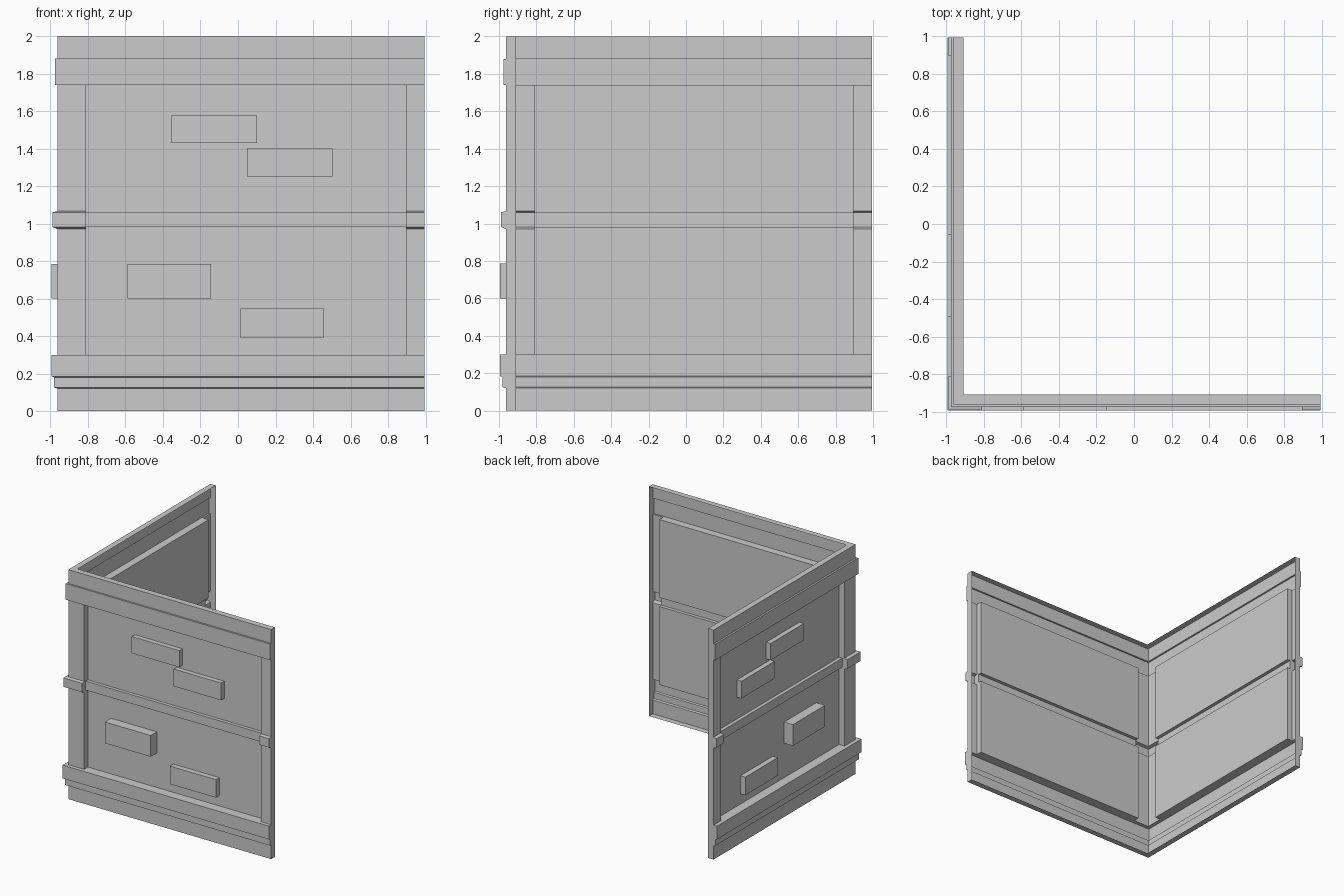
import bpy, bmesh

if "Cube" in bpy.data.objects:
    bpy.data.objects.remove(bpy.data.objects["Cube"])

END = 0.994          # free end of each wall
POST, POST2 = -0.81, 0.895   # inner edges of the corner post and the end post
PANEL = 0.91         # depth of the recessed panels (distance from centre)
FACE = 0.962         # depth of posts and plain bands

# Vertical profiles as (depth, z): shared skirting and cornice, differing middle
BOTTOM = [(PANEL, 0), (FACE, 0), (FACE, 0.12), (0.98, 0.125), (0.98, 0.18),
          (0.995, 0.185), (0.995, 0.30)]
TOP = [(0.977, 1.74), (0.977, 1.88), (FACE, 1.88), (FACE, 2), (PANEL, 2)]
POST_MID = [(FACE, 0.30), (FACE, 0.97), (0.99, 0.982), (0.99, 1.06),
            (FACE, 1.066), (FACE, 1.74)]
PANEL_MID = [(PANEL, 0.30), (PANEL, 0.982), (0.94, 0.982), (0.94, 1.06),
             (PANEL, 1.06), (PANEL, 1.74)]
POST_PROFILE = BOTTOM + POST_MID + TOP
PANEL_PROFILE = BOTTOM + PANEL_MID + TOP

# Raised bricks: u0, u1, z0, z1, outer depth
BRICKS = [(-0.358, 0.102, 1.43, 1.575, 0.953), (0.047, 0.505, 1.25, 1.40, 0.953),
          (-0.588, -0.145, 0.60, 0.785, 0.995), (0.013, 0.457, 0.39, 0.547, 0.957)]


def make_object(name, polys, left):
    """polys hold (u along wall, depth, z); left places them on the -x wall."""
    bm = bmesh.new()
    for poly in polys:
        pts = [(-d, u, z) if left else (u, -d, z) for u, d, z in poly]
        if left:
            pts.reverse()
        bm.faces.new([bm.verts.new(p) for p in pts])
    bmesh.ops.remove_doubles(bm, verts=bm.verts, dist=1e-5)
    mesh = bpy.data.meshes.new(name)
    bm.to_mesh(mesh)
    bm.free()
    bpy.context.collection.objects.link(bpy.data.objects.new(name, mesh))


def strip(profile, u0, u1):
    """Profile swept along the wall; u0 None means a mitre at the corner."""
    out = []
    for (da, za), (db, zb) in zip(profile, profile[1:]):
        ua, ub = (-da, -db) if u0 is None else (u0, u0)
        out.append([(ua, da, za), (u1, da, za), (u1, db, zb), (ub, db, zb)])
    return out


def wall_polys():
    polys = strip(POST_PROFILE, None, POST)
    polys += strip(PANEL_PROFILE, POST, POST2)
    polys += strip(POST_PROFILE, POST2, END)
    # Post sides facing the panel
    for i in range(len(POST_MID) - 1):
        (a, za), (b, zb) = POST_MID[i:i + 2]
        (c, zc), (d, zd) = PANEL_MID[i:i + 2]
        side = [(a, za), (c, zc), (d, zd), (b, zb)]
        polys.append([(POST, *p) for p in side])
        polys.append([(POST2, *p) for p in reversed(side)])
    # Return flange at the free end
    polys.append([(END, *p) for p in reversed(POST_PROFILE)])
    return polys


def brick_polys(u0, u1, z0, z1, d):
    ring = [(u0, z0), (u1, z0), (u1, z1), (u0, z1)]
    polys = [[(u, d, z) for u, z in ring]]
    for (ua, za), (ub, zb) in zip(ring, ring[1:] + ring[:1]):
        polys.append([(ua, PANEL, za), (ub, PANEL, zb), (ub, d, zb), (ua, d, za)])
    return polys


# Two matching walls meeting at the corner, bricks shifted on the left one
for side, left, shift in (("front", False, 0), ("left", True, 0.093)):
    make_object(side + "_wall", wall_polys(), left)
    for i, (u0, u1, z0, z1, d) in enumerate(BRICKS, 1):
        make_object(f"{side}_brick_{i}",
                    brick_polys(u0 + shift, u1 + shift, z0, z1, d), left)
